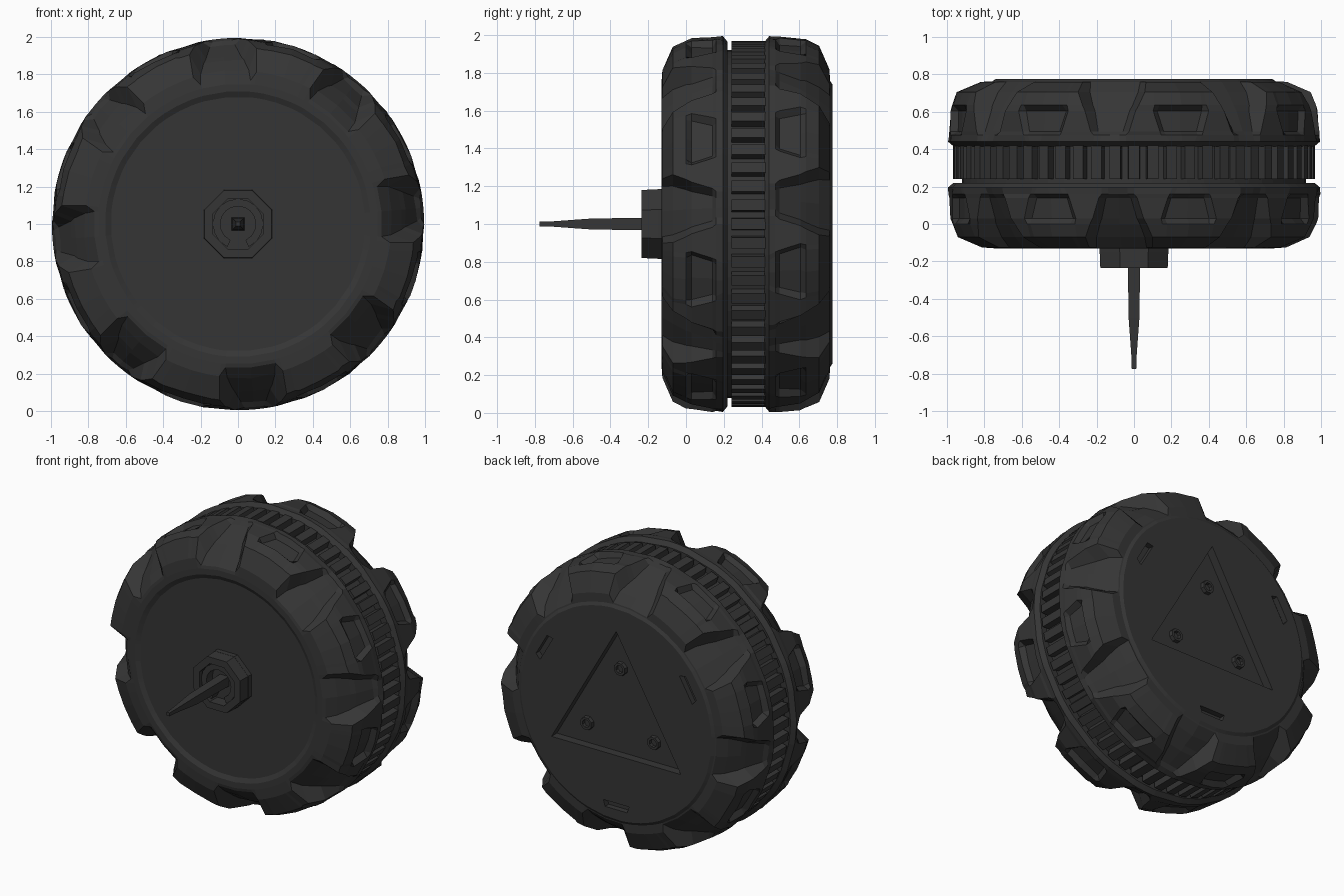
import bpy, bmesh, math, random

if "Cube" in bpy.data.objects:
    bpy.data.objects.remove(bpy.data.objects["Cube"])

random.seed(4)
CZ = 1.0          # height of the wheel axis
rubber = bpy.data.materials.new("dark charcoal")
rubber.diffuse_color = (0.036, 0.036, 0.036, 1)
rubber.use_nodes = True
rubber.node_tree.nodes["Principled BSDF"].inputs["Base Color"].default_value = rubber.diffuse_color


def finish(name, bm):
    bmesh.ops.recalc_face_normals(bm, faces=bm.faces)
    me = bpy.data.meshes.new(name)
    bm.to_mesh(me)
    bm.free()
    me.materials.append(rubber)
    ob = bpy.data.objects.new(name, me)
    bpy.context.collection.objects.link(ob)
    return ob


def skin(name, rings, loop=False):
    """Bridge rings of points; cap both ends, or join the last to the first."""
    bm = bmesh.new()
    vs = [[bm.verts.new(p) for p in ring] for ring in rings]
    n = len(vs[0])
    pairs = list(zip(vs, vs[1:])) + ([(vs[-1], vs[0])] if loop else [])
    for a, b in pairs:
        for i in range(n):
            j = (i + 1) % n
            bm.faces.new((a[i], a[j], b[j], b[i]))
    if not loop:
        bm.faces.new(vs[0])
        bm.faces.new(vs[-1])
    return finish(name, bm)


def polar(r, deg, y, cx=0, cz=CZ):
    a = math.radians(deg)
    return (cx + r * math.cos(a), y, cz + r * math.sin(a))


def lathe(name, profile, n, phase=0, cx=0, cz=CZ, loop=False):
    return skin(name, [[polar(r, phase + 360 * i / n, y, cx, cz) for i in range(n)]
                       for r, y in profile], loop)


def prism(name, pts, y0, y1):
    return skin(name, [[(x, y, z) for x, z in pts] for y in (y0, y1)])


# Tread rows: distance out, lug radius, notch radius, notch half angle,
# start angle of the pocket in the lug, pocket depth
ROWS = [(0, .86, .86, 3, 17, 0), (0, .965, .965, 3, 17, 0), (.025, .995, .995, 3, 17, 0),
        (.06, .993, .98, 3, 16, 0), (.08, .992, .955, 4, 15.5, .035),
        (.19, .982, .895, 6, 13.5, .035), (.22, .975, .875, 7, 14, 0),
        (.29, .945, .825, 9, 14, 0), (.345, .82, .77, 10, 15, 0)]


def tyre_half(name, y0, side, phase, tail):
    rings = []
    for k, (d, lug, notch, w, q, deep) in enumerate(ROWS):
        cols = [(0, notch), (w, notch), (w + 2, lug), (q, lug), (q + 1.5, lug - deep),
                (22.5, lug - deep), (43.5 - q, lug - deep), (45 - q, lug),
                (43 - w, lug), (45 - w, notch)]
        jit = .005 if 2 < k < 8 else 0
        rings.append([polar(r + random.uniform(-jit, jit), phase + 45 * p + u, y0 + side * d)
                      for p in range(8) for u, r in cols])
    angles = [phase + 45 * p + u for p in range(8)
              for u in (0, 10, 12, 15, 16.5, 22.5, 28.5, 30, 33, 35)]
    for d, r in tail:
        rings.append([polar(r, a, y0 + side * d) for a in angles])
    return skin(name, rings)


# Two lugged tyre halves, front one with a sunken disc
tyre_half("front_tyre", .22, -1, 5, [(.35, .75), (.35, .71), (.335, .68)])
rear = tyre_half("rear_tyre", .415, 1, 7.5, [(.347, .76), (.36, .74)])

# Gear band between the halves
lathe("band_drum", [(.92, .15), (.92, .48)], 60)
bm = bmesh.new()
for i in range(60):
    c = i * 6
    ring = [[bm.verts.new(polar(r, c + s, y)) for r, s in
             ((.90, -2.2), (.968, -1.7), (.968, 1.7), (.90, 2.2))] for y in (.24, .42)]
    for k in range(4):
        j = (k + 1) % 4
        bm.faces.new((ring[0][k], ring[0][j], ring[1][j], ring[1][k]))
    for r in ring:
        bm.faces.new(r)
finish("band_teeth", bm)

# Rear cover: triangular recess and three rim slots
cutters = [prism("triangle_cutter", [polar(.58, a, 0)[::2] for a in (90, 210, 330)], .715, .9)]
for a in (30, 150, 270):
    t = math.radians(a)
    pts = []
    for u, v in ((-.1, -.02), (.1, -.02), (.085, .025), (-.085, .025)):
        R = .645 + v
        pts.append((R * math.cos(t) - u * math.sin(t), CZ + R * math.sin(t) + u * math.cos(t)))
    cutters.append(prism("slot_cutter", pts, .735, .9))
for c in cutters:
    m = rear.modifiers.new("cut", "BOOLEAN")
    m.operation = "DIFFERENCE"
    m.solver = "EXACT"
    m.object = c
    c.hide_render = True
bpy.context.view_layer.objects.active = rear
rear.select_set(True)
for m in list(rear.modifiers):
    bpy.ops.object.modifier_apply(modifier=m.name)
for c in cutters:
    bpy.data.objects.remove(c)

# Hollow bolts in the corners of the recess
for a in (90, 210, 330):
    x, _, z = polar(.3, a, 0)
    lathe("bolt", [(.05, .70), (.045, .74), (.028, .74), (.028, .72), (.028, .70)],
          8, 22.5, x, z, loop=True)

# Hub: eight-sided collar with an open-bottomed ring inside
lathe("hub_base", [(.2, -.10), (.2, -.15)], 8, 22.5)
lathe("hub_collar", [(.2, -.12), (.195, -.235), (.145, -.235), (.145, -.12)], 8, 22.5, loop=True)
arc = [-65 + 310 * i / 14 for i in range(15)]
prism("hub_clip", [polar(.135, a, 0)[::2] for a in arc] +
      [polar(.095, a, 0)[::2] for a in reversed(arc)], -.14, -.215)

# Tapered square axle
s = math.sqrt(2)
lathe("axle", [(.034 * s, -.12), (.029 * s, -.5), (.013 * s, -.72), (.012 * s, -.775)], 4, 45)
